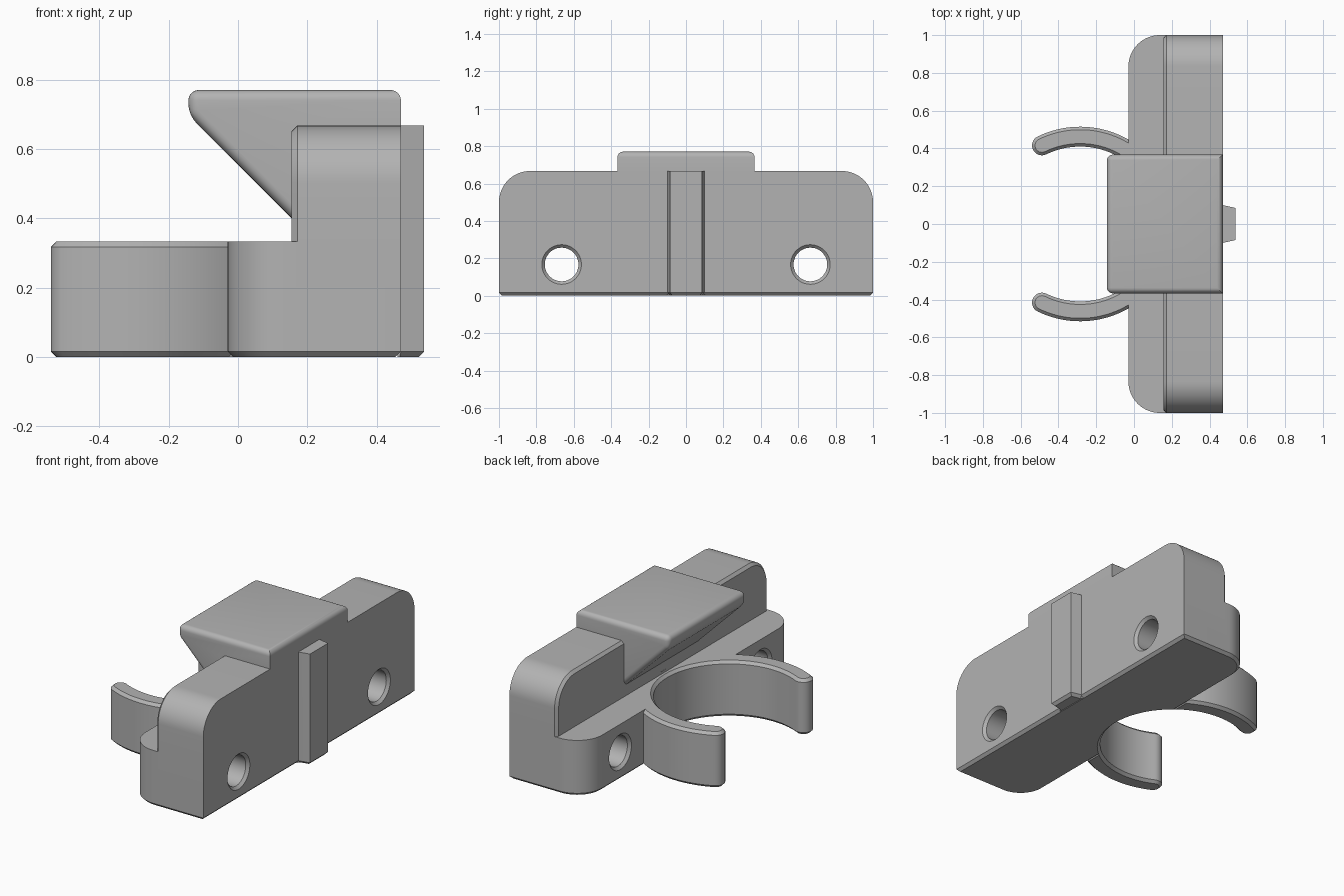
import bpy, bmesh
from math import sin, cos, pi, asin, atan2, sqrt
from mathutils import Matrix, Vector

if "Cube" in bpy.data.objects:
    bpy.data.objects.remove(bpy.data.objects["Cube"], do_unlink=True)

grey = bpy.data.materials.new("plain_grey")
grey.use_nodes = True
grey.diffuse_color = (0.45, 0.45, 0.45, 1)
grey.node_tree.nodes["Principled BSDF"].inputs["Base Color"].default_value = (0.45, 0.45, 0.45, 1)

FRONT, BACK, STEP, END = -0.03, 0.47, 0.155, 1.0   # main block limits
LOW, HIGH, CORNER, CHAMFER = 0.333, 0.667, 0.167, 0.016
RING_X, RING_IN, RING_OUT = -0.285, 0.41, 0.515    # spring clip ring


def finish(bm, name):
    bmesh.ops.recalc_face_normals(bm, faces=bm.faces)
    mesh = bpy.data.meshes.new(name)
    bm.to_mesh(mesh)
    bm.free()
    mesh.materials.append(grey)
    obj = bpy.data.objects.new(name, mesh)
    bpy.context.collection.objects.link(obj)
    return obj


def arc(cx, cy, r, a, b, n=16):
    return [(cx + r * cos(a + (b - a) * i / n), cy + r * sin(a + (b - a) * i / n))
            for i in range(n + 1)]


def prism(name, points, place, lo, hi, pick=None, width=CHAMFER, segments=1):
    """Extrude an outline from lo to hi; bevel the edges whose ends pass pick."""
    bm = bmesh.new()
    rings = [[bm.verts.new(place(u, v, w)) for u, v in points] for w in (lo, hi)]
    bm.faces.new(rings[0])
    bm.faces.new(rings[1])
    for i in range(len(points)):
        j = (i + 1) % len(points)
        bm.faces.new((rings[0][i], rings[0][j], rings[1][j], rings[1][i]))
    bmesh.ops.recalc_face_normals(bm, faces=bm.faces)
    if pick:
        edges = [e for e in bm.edges if pick(e.verts[0].co, e.verts[1].co)]
        bmesh.ops.bevel(bm, geom=edges, offset=width, offset_type='OFFSET',
                        segments=segments, profile=0.5, affect='EDGES', clamp_overlap=False)
    return finish(bm, name)


def bore(rings, matrix, sides=64):
    """Round cutter through (height, radius) rings."""
    bm = bmesh.new()
    loops = [[bm.verts.new(matrix @ Vector((x, y, h))) for x, y in arc(0, 0, r, 0, 2 * pi, sides)[:-1]]
             for h, r in rings]
    bm.faces.new(loops[0])
    bm.faces.new(loops[-1])
    for a, b in zip(loops, loops[1:]):
        for i in range(sides):
            j = (i + 1) % sides
            bm.faces.new((a[i], a[j], b[j], b[i]))
    cutter = finish(bm, "cutter")
    cutter.hide_render = True
    return cutter


def combine(target, tool, operation):
    mod = target.modifiers.new(operation, 'BOOLEAN')
    mod.operation, mod.object, mod.solver = operation, tool, 'EXACT'
    bpy.context.view_layer.objects.active = target
    bpy.ops.object.modifier_apply(modifier=mod.name)
    bpy.data.objects.remove(tool, do_unlink=True)


def countersunk(lo, hi, r, c=CHAMFER):
    return [(lo - c, r + 2 * c), (lo + c, r), (hi - c, r), (hi + c, r + 2 * c)]


def flat(u, v, w):
    return (u, v, w)


def at(value, axis):
    return lambda a, b: abs(a[axis] - value) < 1e-4 and abs(b[axis] - value) < 1e-4


# Base block with rounded front corners
outline = ([(BACK, -END), (BACK, END)]
           + arc(FRONT + CORNER, END - CORNER, CORNER, pi / 2, pi)
           + arc(FRONT + CORNER, CORNER - END, CORNER, pi, 1.5 * pi))
body = prism("mount_body", outline, flat, 0, LOW, at(0, 2))

# Upright back plate with rounded top corners and chamfered front edge
outline = ([(-END, LOW - 0.1), (END, LOW - 0.1)]
           + arc(END - CORNER, HIGH - CORNER, CORNER, 0, pi / 2)
           + arc(CORNER - END, HIGH - CORNER, CORNER, pi / 2, pi))
plate = prism("back_plate", outline, lambda u, v, w: (w, u, v), STEP, BACK, at(STEP, 0))
combine(body, plate, 'UNION')

# Overhanging hook with softened edges
TOP, NOSE, HALF = 0.77, -0.143, 0.367
outline = [(BACK, TOP), (NOSE, TOP), (NOSE, 0.698), (0.21, 0.345), (BACK, 0.345)]
hook = prism("hook", outline, lambda u, v, w: (u, w, v), -HALF, HALF,
             lambda a, b: at(TOP, 2)(a, b) or min(a.x, b.x) < NOSE + 0.01, 0.03, 6)
combine(body, hook, 'UNION')

# Ring recess and two screw holes
combine(body, bore(countersunk(0, LOW, RING_IN), Matrix.Translation((RING_X, 0, 0))), 'DIFFERENCE')
for side in (-1, 1):
    turn = Matrix.Translation((0, side * 0.665, 0.167)) @ Matrix.Rotation(pi / 2, 4, 'Y')
    combine(body, bore(countersunk(FRONT, BACK, 0.09), turn, 48), 'DIFFERENCE')

# Spring clip arms with round tips
mid, half = (RING_IN + RING_OUT) / 2, (RING_OUT - RING_IN) / 2
tip = pi - atan2(0.416, 0.2025)
root = pi / 2 - asin((FRONT + 0.02 - RING_X) / RING_OUT)
inner_root = pi / 2 - asin((FRONT + 0.02 - RING_X) / RING_IN)
outline = (arc(RING_X, 0, RING_OUT, root, tip, 24)
           + arc(RING_X + mid * cos(tip), mid * sin(tip), half, tip, tip + pi, 14)[1:-1]
           + arc(RING_X, 0, RING_IN, tip, inner_root, 24))
for side, label in ((1, "back"), (-1, "front")):
    prism(label + "_clip_arm", [(x, side * y) for x, y in outline], flat, 0, LOW,
          lambda a, b: at(0, 2)(a, b) or at(LOW, 2)(a, b))

# Tapered locating rib on the outer face
RIB = 0.537
prism("locating_rib", [(BACK - 0.01, -0.102), (BACK, -0.1), (RIB, -0.085),
                       (RIB, 0.085), (BACK, 0.1), (BACK - 0.01, 0.102)],
      flat, 0, HIGH, lambda a, b: at(0, 2)(a, b) and max(a.x, b.x) > BACK + 0.01)

# Smooth curved faces, keep hard edges
for obj in bpy.context.collection.objects:
    if obj.type == 'MESH' and grey.name in obj.data.materials:
        bpy.ops.object.select_all(action='DESELECT')
        obj.select_set(True)
        bpy.context.view_layer.objects.active = obj
        bpy.ops.object.shade_smooth_by_angle(angle=pi / 6)
